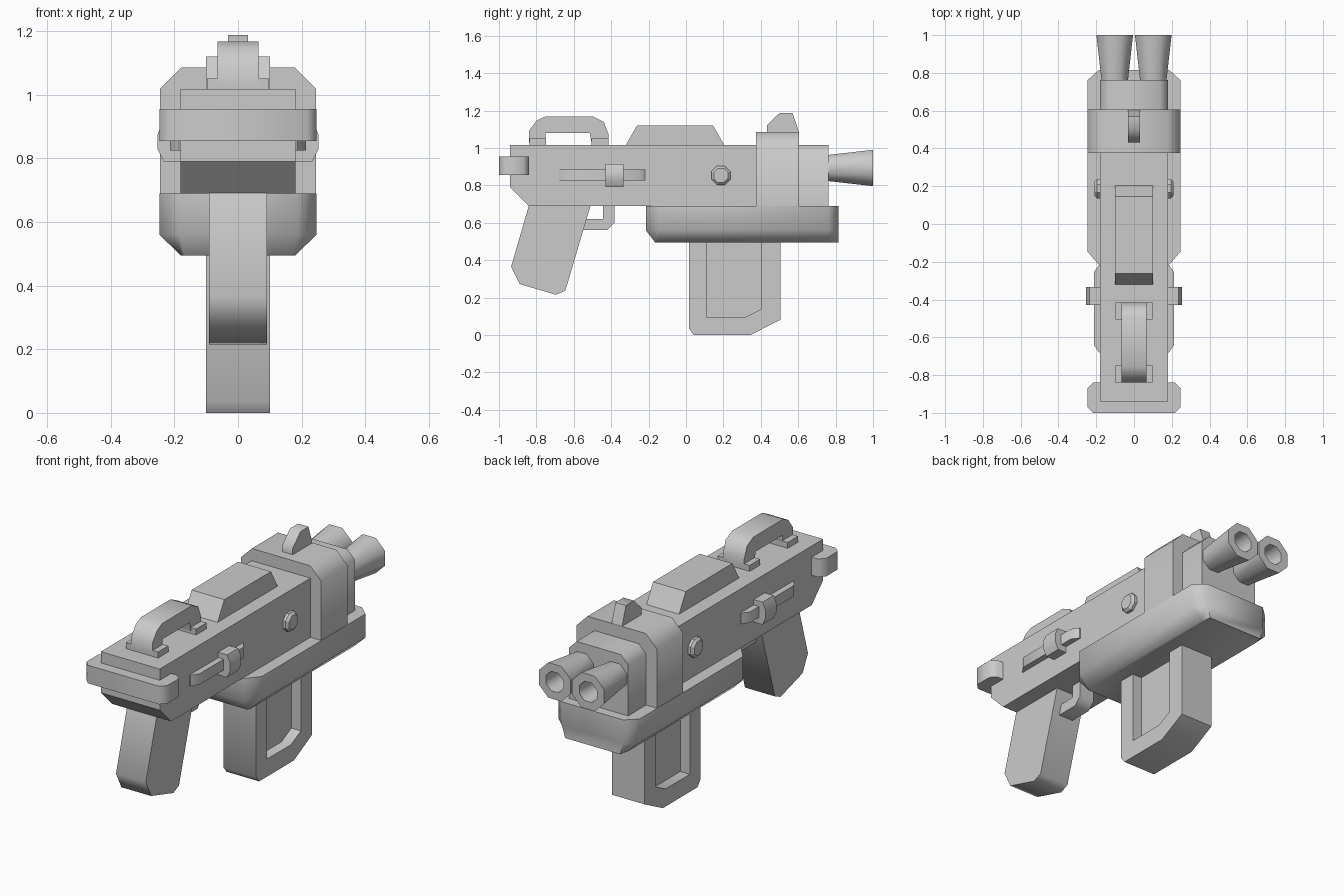
import bpy, bmesh, math

if "Cube" in bpy.data.objects:
    bpy.data.objects.remove(bpy.data.objects["Cube"])


def loft(name, rings, smooth=50):
    """Skin a list of equal-length point rings and cap both ends."""
    bm = bmesh.new()
    vs = [[bm.verts.new(p) for p in ring] for ring in rings]
    n = len(vs[0])
    for a, b in zip(vs, vs[1:]):
        for i in range(n):
            j = (i + 1) % n
            bm.faces.new((a[i], a[j], b[j], b[i]))
    bm.faces.new(vs[0])
    bm.faces.new(vs[-1])
    bmesh.ops.recalc_face_normals(bm, faces=bm.faces[:])
    me = bpy.data.meshes.new(name)
    bm.to_mesh(me)
    bm.free()
    for p in me.polygons:
        p.use_smooth = True
    me.set_sharp_from_angle(angle=math.radians(smooth))
    ob = bpy.data.objects.new(name, me)
    bpy.context.collection.objects.link(ob)
    return ob


def side(name, yz, half, smooth=50):
    """Side profile extruded symmetrically across x."""
    return loft(name, [[(x, y, z) for y, z in yz] for x in (-half, half)], smooth)


def section(name, xz, y0, y1):
    """Cross-section extruded along y."""
    return loft(name, [[(x, y, z) for x, z in xz] for y in (y0, y1)])


def plan(hw, y0, y1, cx, c0, c1, z):
    """Rectangle in plan with cut corners."""
    return [(-hw, y0 + c0, z), (-hw + cx, y0, z), (hw - cx, y0, z), (hw, y0 + c0, z),
            (hw, y1 - c1, z), (hw - cx, y1, z), (-hw + cx, y1, z), (-hw, y1 - c1, z)]


def arch(hw, z0, z1, c):
    """Upright section with cut top corners."""
    return [(-hw, z0), (hw, z0), (hw, z1 - c), (hw - c, z1), (-hw + c, z1), (-hw, z1 - c)]


def box(y0, y1, z0, z1):
    return [(y0, z0), (y1, z0), (y1, z1), (y0, z1)]


# Main body, nose block and collar
side("receiver", [(-.94, 1.017), (-.94, .79), (-.84, .69), (.5, .69), (.5, 1.017)], .18, 30)
section("nose_block", arch(.18, .68, 1.017, .045), .45, .762)
section("front_collar", arch(.245, .68, 1.085, .067), .375, .605)

# Rear cap
loft("rear_cap", [plan(.247, -1, -.84, .03, .03, .03, z) for z in (.855, .955)])

# Lower fore-end with bevelled underside
loft("fore_end", [plan(.18, -.165, .815, .012, .012, .055, .495),
                  plan(.247, -.215, .815, .06, .07, .055, .56),
                  plan(.247, -.215, .815, .06, .07, .055, .69)])

# Top cover and front sight
side("top_cover", [(-.325, 1.01), (.207, 1.01), (.145, 1.12), (-.262, 1.12)], .1)
side("front_sight", [(.432, 1.08), (.605, 1.08), (.57, 1.187), (.5, 1.187), (.432, 1.12)], .032)

# Carry handle and its feet
side("carry_handle", [(-.84, 1.03), (-.84, 1.09), (-.80, 1.145), (-.755, 1.167), (-.495, 1.167),
                      (-.44, 1.14), (-.415, 1.075), (-.415, 1.03), (-.505, 1.03), (-.515, 1.08),
                      (-.75, 1.08), (-.75, 1.03)], .065)
for nm, y in (("rear", -.838), ("front", -.505)):
    side(f"handle_foot_{nm}", box(y, y + .09, 1.01, 1.05), .098)

# Pistol grip and trigger guard
side("pistol_grip", [(-.838, .70), (-.935, .365), (-.888, .272), (-.695, .215), (-.645, .237),
                     (-.508, .70)], .091)
side("trigger_guard", [(-.57, .562), (-.42, .562), (-.382, .60), (-.382, .70), (-.443, .70),
                       (-.443, .62), (-.57, .62)], .045)

# Magazine: open-topped frame around a thinner core panel
inner = [(.405, .52), (.405, .14), (.32, .097), (.11, .097), (.11, .52)]
side("magazine_frame", [(.015, .52), (.015, .035), (.042, .0), (.345, .0), (.505, .082),
                        (.505, .52)] + inner, .1)
side("magazine_core", inner, .042)

# Side rails, knobs and bolts, mirrored left and right
for nm, s in (("right", 1), ("left", -1)):
    loft(f"side_rail_{nm}", [[(s * x, y, z) for x, y in
         ((.17, -.68), (.185, -.68), (.213, -.64), (.213, -.255), (.185, -.218), (.17, -.218))]
         for z in (.825, .885)])
    section(f"rail_knob_{nm}", [(s * x, z) for x, z in
            ((.17, .79), (.233, .79), (.253, .83), (.253, .875), (.235, .915), (.17, .915))],
            -.43, -.333)
    loft(f"side_bolt_{nm}", [[(s * x, .187 + r * math.cos(a), .853 + r * math.sin(a))
         for a in [math.pi * (k + .5) / 4 for k in range(8)]]
         for x, r in ((.17, .055), (.195, .055), (.208, .041))], 30)

    # Flared hollow barrel
    loft(f"barrel_{nm}", [[(s * .102 + r * math.cos(a), y, .893 + r * math.sin(a))
         for a in [math.pi * (k + .5) / 4 for k in range(8)]]
         for y, r in ((.74, .073), (1, .105), (1, .058), (.88, .05))])
